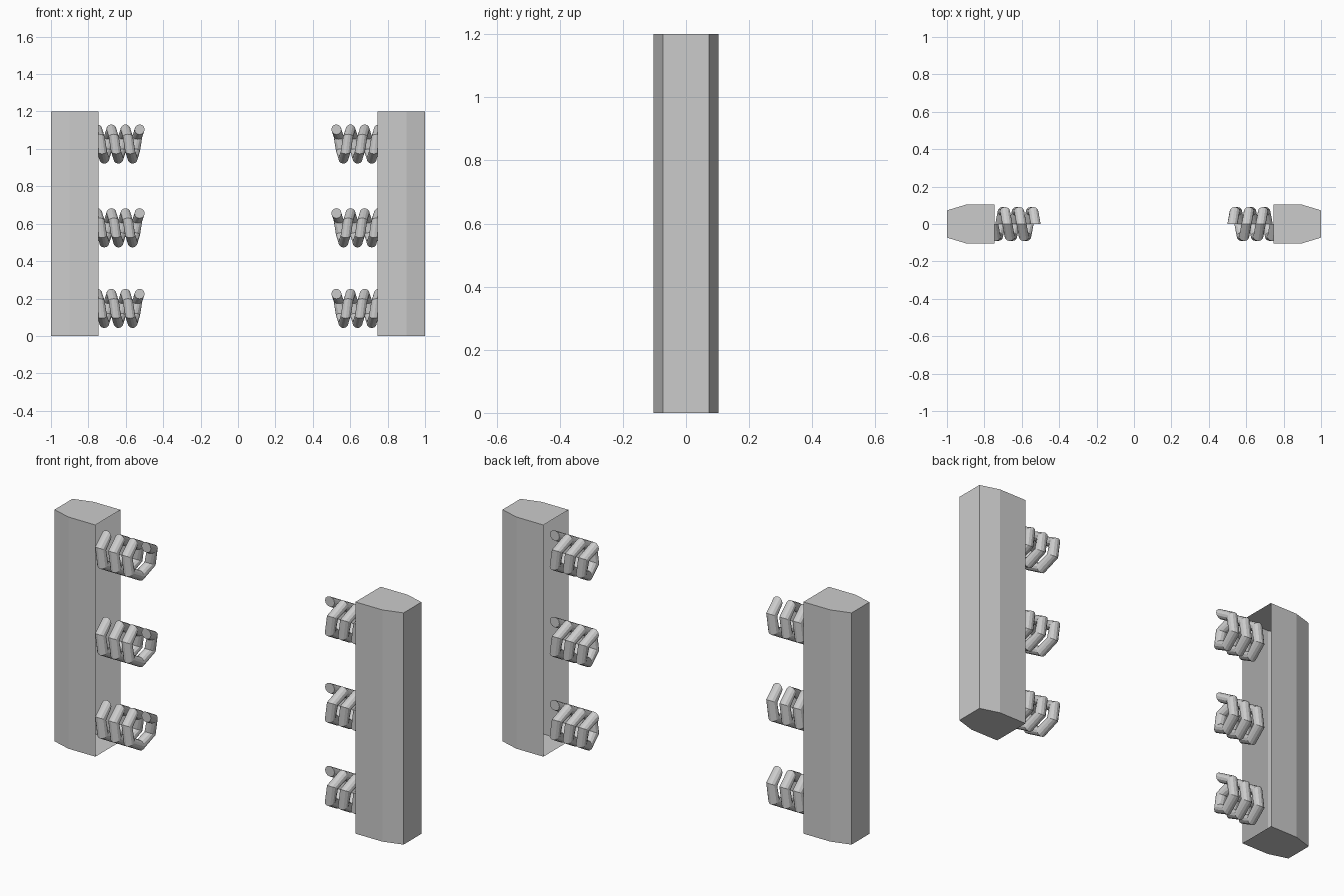
import bpy
from math import sin, cos, pi

if "Cube" in bpy.data.objects:
    bpy.data.objects.remove(bpy.data.objects["Cube"])

HEIGHT = 1.2
WIRE_SIDES = 12
STEPS_PER_TURN = 6
TURNS = 3
PITCH = 0.0755
COIL_R = 0.078
WIRE_R = 0.027


def make_object(name, verts, faces, side):
    # side = 1 keeps the right-hand part, side = -1 mirrors it across x = 0
    if side < 0:
        verts = [(-x, y, z) for x, y, z in verts]
        faces = [f[::-1] for f in faces]
    mesh = bpy.data.meshes.new(name)
    mesh.from_pydata(verts, [], faces)
    mesh.update()
    obj = bpy.data.objects.new(name, mesh)
    bpy.context.collection.objects.link(obj)
    return obj


def post(name, side):
    # chamfered channel, open on the inner face
    profile = [(0.745, -0.103), (0.9, -0.103), (1.0, -0.073),
               (1.0, 0.073), (0.9, 0.103), (0.745, 0.103)]
    n = len(profile)
    verts = [(x, y, z) for z in (0, HEIGHT) for x, y in profile]
    faces = [(i, i + 1, n + i + 1, n + i) for i in range(n - 1)]
    faces += [tuple(range(n))[::-1], tuple(range(n, 2 * n))]
    make_object(name, verts, faces, side)


def spring(name, side, z_mid):
    # round wire swept along a six-sided helix around the x direction
    rings = STEPS_PER_TURN * TURNS + 1
    n = WIRE_SIDES
    verts, faces = [], []
    for k in range(rings):
        a = 2 * pi * k / STEPS_PER_TURN
        x0 = 0.526 + PITCH * k / STEPS_PER_TURN
        for j in range(n):
            t = 2 * pi * j / n
            r = COIL_R + WIRE_R * cos(t)
            verts.append((x0 + WIRE_R * sin(t), r * sin(a), z_mid + r * cos(a)))
    for k in range(rings - 1):
        for j in range(n):
            p, q = k * n + j, k * n + (j + 1) % n
            faces.append((p, p + n, q + n, q))
    # flat wire ends
    last = (rings - 1) * n
    faces.append(tuple(range(n)))
    faces.append(tuple(range(last, last + n))[::-1])
    faces = [f[::-1] for f in faces]
    make_object(name, verts, faces, side)


for label, side in (("left", -1), ("right", 1)):
    post(label + "_post", side)
    for level, z in (("lower", 0.147), ("middle", 0.578), ("upper", 1.026)):
        spring(f"{label}_{level}_spring", side, z)

# consistent outward normals on the closed springs
import bmesh
for obj in bpy.context.collection.objects:
    if obj.name.endswith("spring"):
        bm = bmesh.new()
        bm.from_mesh(obj.data)
        bmesh.ops.recalc_face_normals(bm, faces=bm.faces)
        bm.to_mesh(obj.data)
        bm.free()
